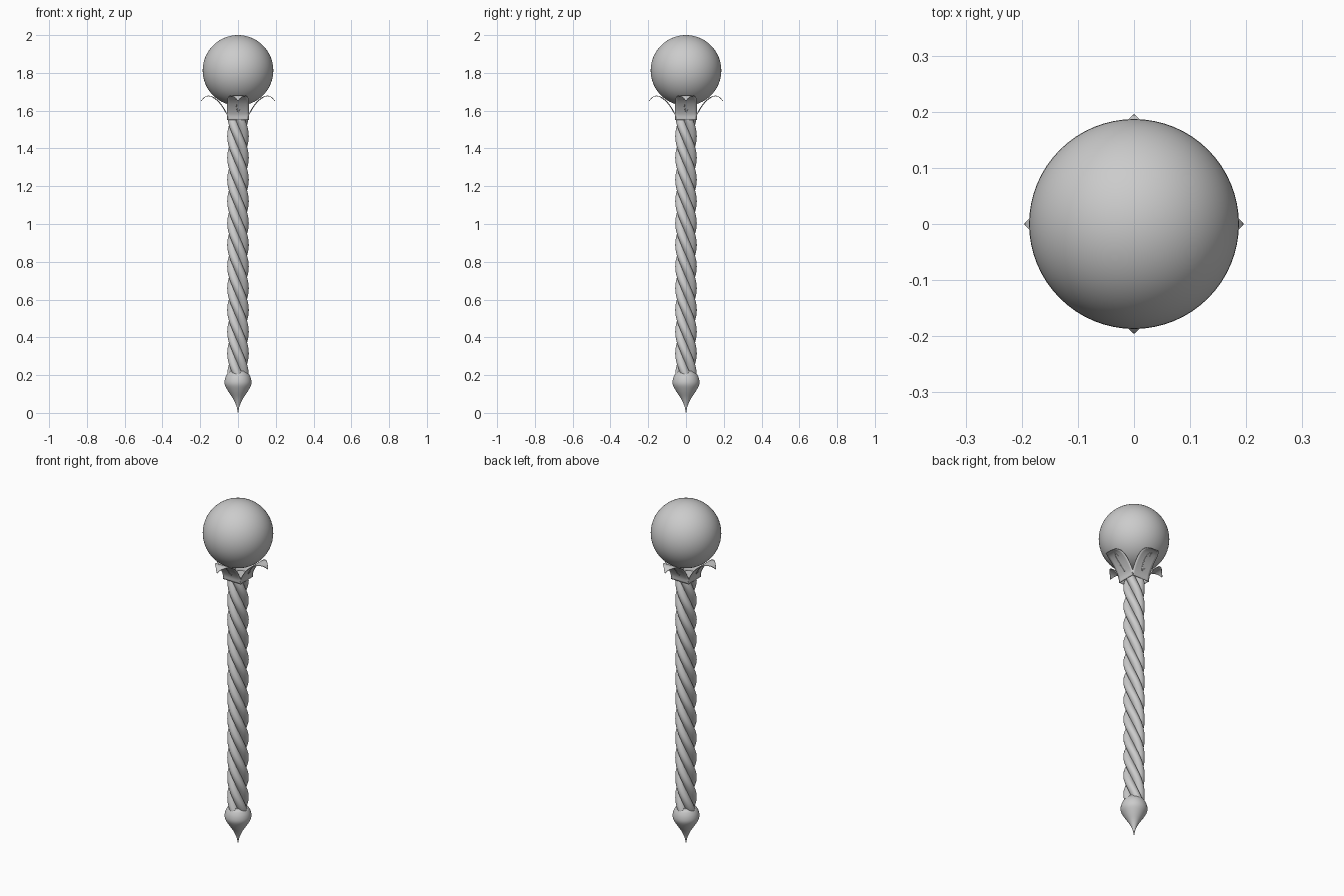
import bpy, bmesh, math
from mathutils import Vector

cube = bpy.data.objects.get("Cube")
if cube:
    bpy.data.objects.remove(cube, do_unlink=True)

GREY = (0.6, 0.6, 0.6, 1.0)
metal = bpy.data.materials.new("plain_grey")
metal.use_nodes = True
metal.diffuse_color = GREY
metal.node_tree.nodes["Principled BSDF"].inputs["Base Color"].default_value = GREY


def finish(name, bm, angle=50):
    """Turn a bmesh into a smooth shaded object."""
    bmesh.ops.recalc_face_normals(bm, faces=bm.faces)
    mesh = bpy.data.meshes.new(name)
    bm.to_mesh(mesh)
    bm.free()
    mesh.materials.append(metal)
    obj = bpy.data.objects.new(name, mesh)
    bpy.context.collection.objects.link(obj)
    bpy.ops.object.select_all(action='DESELECT')
    obj.select_set(True)
    bpy.context.view_layer.objects.active = obj
    bpy.ops.object.shade_smooth_by_angle(angle=math.radians(angle))
    return obj


def loft(bm, rings):
    """Skin closed rings of points and cap both ends."""
    loops = [[bm.verts.new(p) for p in ring] for ring in rings]
    for a, b in zip(loops, loops[1:]):
        for i in range(len(a)):
            j = (i + 1) % len(a)
            bm.faces.new((a[i], a[j], b[j], b[i]))
    bm.faces.new(loops[0])
    bm.faces.new(loops[-1])


def circle(radius, z, count, cx=0.0, cy=0.0):
    return [(cx + radius * math.cos(math.tau * i / count),
             cy + radius * math.sin(math.tau * i / count), z) for i in range(count)]


def sample(points, t):
    """Smooth interpolation through evenly spaced points, t from 0 to 1."""
    s = t * (len(points) - 1)
    i = min(int(s), len(points) - 2)
    f = s - i
    p1, p2 = Vector(points[i]), Vector(points[i + 1])
    p0 = Vector(points[i - 1]) if i else 2 * p1 - p2
    p3 = Vector(points[i + 2]) if i + 2 < len(points) else 2 * p2 - p1
    return p1 + 0.5 * f * (p2 - p0 + f * (2 * p0 - 5 * p1 + 4 * p2 - p3
                                         + f * (3 * (p1 - p2) + p3 - p0)))


# Orb on top
R = 0.187
bm = bmesh.new()
bmesh.ops.create_uvsphere(bm, u_segments=64, v_segments=32, radius=R)
bmesh.ops.translate(bm, verts=bm.verts, vec=(0, 0, 2 - R))
finish("orb", bm)

# Shaft: four strands twisted around the axis
BOTTOM, TOP, PITCH, STEPS = 0.2, 1.57, 0.46, 160
for k in range(4):
    bm = bmesh.new()
    rings = []
    for s in range(STEPS + 1):
        z = BOTTOM + (TOP - BOTTOM) * s / STEPS
        a = math.tau * (k / 4 - (z - BOTTOM) / PITCH)
        rings.append(circle(0.026, z, 20, 0.031 * math.cos(a), 0.031 * math.sin(a)))
    loft(bm, rings)
    finish("shaft_strand_%d" % (k + 1), bm)

# Pointed drop at the foot
DROP = [(0.001, 0), (0.008, 0.035), (0.026, 0.075), (0.052, 0.115), (0.07, 0.15),
        (0.069, 0.18), (0.058, 0.205), (0.048, 0.215), (0.046, 0.222)]
bm = bmesh.new()
loft(bm, [circle(r, z, 40) for r, z in (sample(DROP, i / 32) for i in range(33))])
finish("foot_drop", bm)

# Four curling leaves that hold the orb
SPINE = [(0.054, 1.55), (0.06, 1.585), (0.09, 1.635), (0.125, 1.668),
         (0.155, 1.678), (0.178, 1.67), (0.194, 1.652)]
WIDTH = [(0.058, 0), (0.057, 0), (0.057, 0), (0.054, 0), (0.04, 0), (0.018, 0), (0.001, 0)]
HOOK = [(0.012, 0.24), (0.0, 0.2), (-0.008, 0.3), (-0.008, 0.45), (0.006, 0.55), (0.012, 0.45)]
ROWS, COLS = 24, 8


def turned(p, angle):
    return (p[0] * math.cos(angle) - p[1] * math.sin(angle),
            p[0] * math.sin(angle) + p[1] * math.cos(angle), p[2])


for k, side in enumerate(("left", "back", "right", "front")):
    angle = k * math.pi / 2
    bm = bmesh.new()
    grid = []
    for i in range(ROWS + 1):
        r, z = sample(SPINE, i / ROWS)
        w = max(sample(WIDTH, i / ROWS)[0], 0.001)
        grid.append([bm.verts.new(turned((r, w * (2 * j / COLS - 1), z), angle))
                     for j in range(COLS + 1)])
    for a, b in zip(grid, grid[1:]):
        for j in range(COLS):
            bm.faces.new((a[j], a[j + 1], b[j + 1], b[j]))
    leaf = finish(side + "_leaf", bm)
    solid = leaf.modifiers.new("thickness", 'SOLIDIFY')
    solid.thickness = 0.003
    solid.offset = 0

    # Raised hooked vein on the outer face of the leaf
    curve = bpy.data.curves.new(side + "_leaf_vein", 'CURVE')
    curve.dimensions = '3D'
    curve.bevel_depth = 0.002
    curve.bevel_resolution = 2
    curve.materials.append(metal)
    spline = curve.splines.new('POLY')
    spline.points.add(24)
    for i, point in enumerate(spline.points):
        across, along = sample(HOOK, i / 24)
        r, z = sample(SPINE, along)
        point.co = (*turned((r + 0.002, across, z - 0.001), angle), 1)
    vein = bpy.data.objects.new(side + "_leaf_vein", curve)
    bpy.context.collection.objects.link(vein)
